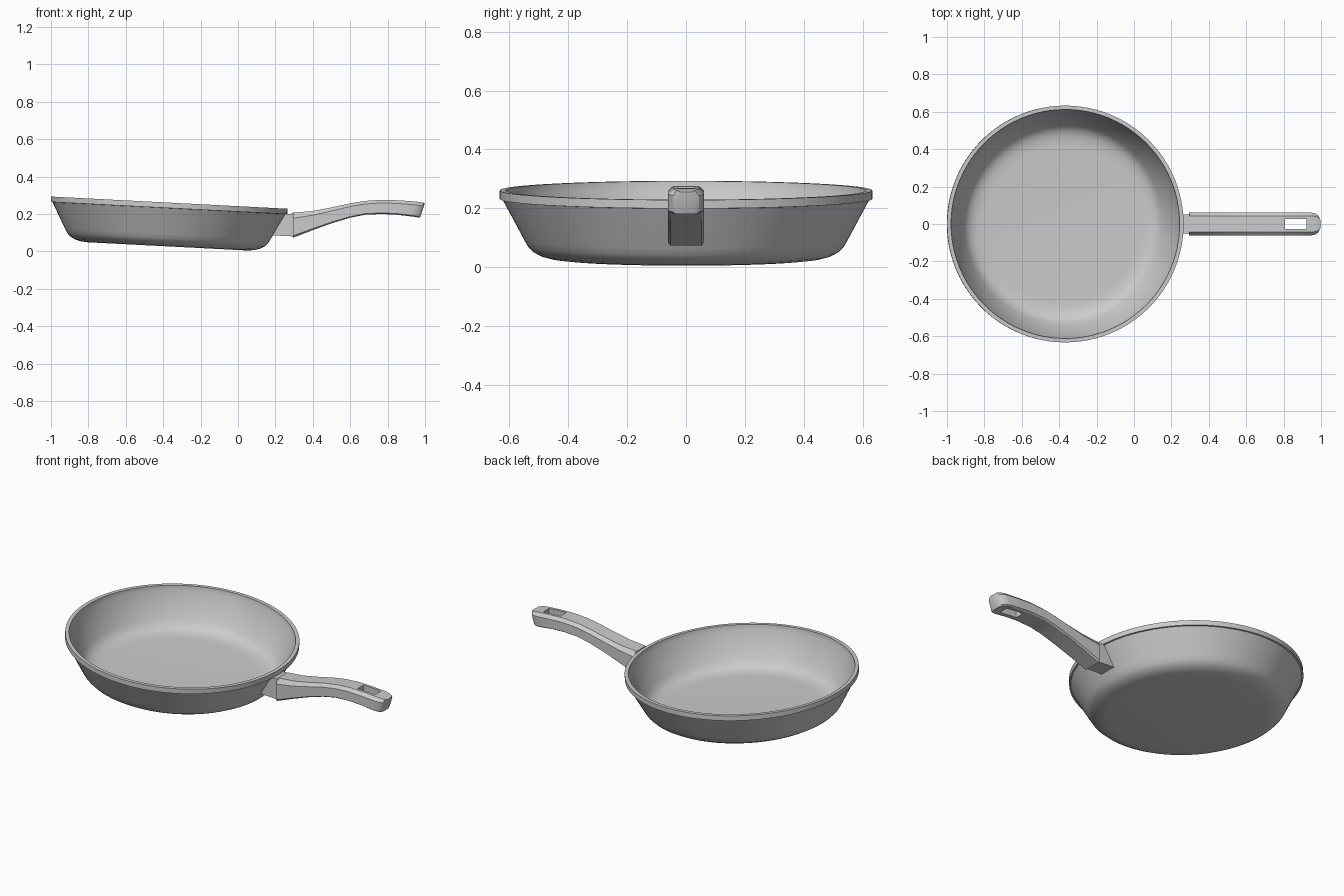
import bpy
import bmesh
import math
from mathutils import Vector

default_cube = bpy.data.objects.get("Cube")
if default_cube:
    bpy.data.objects.remove(default_cube)


def make_material(name, value):
    material = bpy.data.materials.new(name)
    material.use_nodes = True
    colour = (value, value, value, 1)
    material.diffuse_color = colour
    material.node_tree.nodes["Principled BSDF"].inputs["Base Color"].default_value = colour
    return material


metal = make_material("plain grey", 0.6)


def finish(name, mesh_builder, smooth_angle=None):
    """Turn a bmesh into a named object with the grey material."""
    bmesh.ops.remove_doubles(mesh_builder, verts=mesh_builder.verts, dist=0.0001)
    bmesh.ops.recalc_face_normals(mesh_builder, faces=mesh_builder.faces)
    mesh = bpy.data.meshes.new(name)
    mesh_builder.to_mesh(mesh)
    mesh_builder.free()
    mesh.materials.append(metal)
    obj = bpy.data.objects.new(name, mesh)
    bpy.context.collection.objects.link(obj)
    if smooth_angle:
        select_only(obj)
        bpy.ops.object.shade_smooth_by_angle(angle=math.radians(smooth_angle))
    return obj


def select_only(obj):
    bpy.ops.object.select_all(action="DESELECT")
    obj.select_set(True)
    bpy.context.view_layer.objects.active = obj


def loft(rings):
    """Skin a row of equal closed rings and cap both ends."""
    bm = bmesh.new()
    rows = [[bm.verts.new(point) for point in ring] for ring in rings]
    for a, b in zip(rows, rows[1:]):
        for i in range(len(a)):
            j = (i + 1) % len(a)
            bm.faces.new((a[i], a[j], b[j], b[i]))
    bm.faces.new(rows[0])
    bm.faces.new(rows[-1])
    return bm


# Pan body: one lathed profile from the outer base over the rim to the floor
profile = [
    (0, 0), (0.43, 0), (0.465, 0.004), (0.495, 0.012), (0.52, 0.026),
    (0.537, 0.043), (0.55, 0.066), (0.624, 0.204),
    (0.633, 0.205), (0.633, 0.234), (0.612, 0.234), (0.61, 0.205),
    (0.535, 0.068), (0.522, 0.049), (0.505, 0.033), (0.48, 0.021),
    (0.45, 0.015), (0.42, 0.013), (0, 0.013),
]
bm = bmesh.new()
points = [bm.verts.new((r, 0, z)) for r, z in profile]
edges = [bm.edges.new(pair) for pair in zip(points, points[1:])]
bmesh.ops.spin(bm, geom=points + edges, cent=(0, 0, 0), axis=(0, 0, 1),
               angle=math.tau, steps=96, use_duplicate=False)
pan = finish("pan_body", bm, 30)
pan.location = (-0.379, 0, 0.027)
pan.rotation_euler.y = math.radians(2.95)

# Bracket between the sloping wall and the handle
bracket_side = [(0.18, 0.086), (0.3, 0.08), (0.3, 0.203), (0.24, 0.198)]
finish("handle_bracket", loft([[(x, y, z) for x, z in bracket_side]
                               for y in (-0.05, 0.05)]))

# Handle: stations of top x, top z, bottom x, bottom z, half width
stations = [
    (0.295, 0.207, 0.295, 0.073, 0.062), (0.4, 0.216, 0.4, 0.114, 0.062),
    (0.5, 0.235, 0.5, 0.15, 0.062), (0.6, 0.257, 0.6, 0.18, 0.062),
    (0.68, 0.27, 0.68, 0.196, 0.062), (0.77, 0.276, 0.77, 0.2, 0.062),
    (0.86, 0.273, 0.85, 0.196, 0.062), (0.95, 0.267, 0.925, 0.187, 0.062),
    (0.978, 0.263, 0.953, 0.183, 0.055), (0.992, 0.26, 0.967, 0.181, 0.044),
    (0.998, 0.256, 0.973, 0.18, 0.028),
]


def handle_ring(xt, zt, xb, zb, w):
    """Eight-sided section with softened upper and lower corners."""
    top, bottom = Vector((xt, 0, zt)), Vector((xb, 0, zb))
    half = [(0.85, 0), (1, 0.08), (1, 0.78), (0.7, 1)]
    outline = half + [(-side, height) for side, height in reversed(half)]
    return [bottom.lerp(top, height) + Vector((0, side * w, 0))
            for side, height in outline]


handle = finish("handle", loft([handle_ring(*s) for s in stations]), 30)

# Hanging slot through the handle end
bm = bmesh.new()
bmesh.ops.create_cube(bm, size=1)
bmesh.ops.scale(bm, vec=(0.115, 0.056, 0.4), verts=bm.verts)
bmesh.ops.translate(bm, vec=(0.865, 0, 0.23), verts=bm.verts)
cutter = finish("slot_cutter", bm)
cutter.hide_render = True
slot = handle.modifiers.new("hanging slot", "BOOLEAN")
slot.operation = "DIFFERENCE"
slot.solver = "EXACT"
slot.object = cutter
select_only(handle)
bpy.ops.object.modifier_apply(modifier=slot.name)
bpy.data.objects.remove(cutter)
